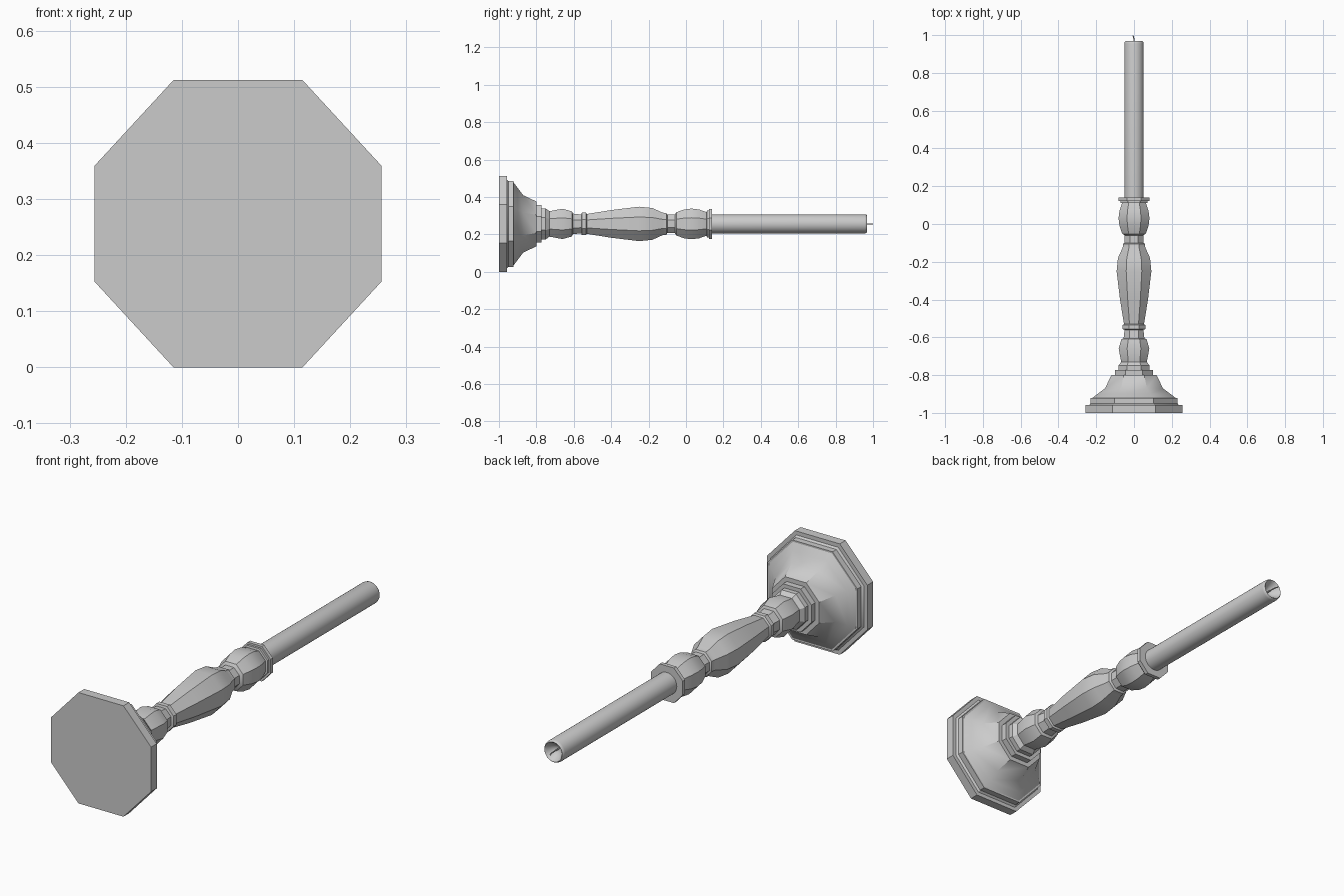
import bpy, bmesh, math

if "Cube" in bpy.data.objects:
    bpy.data.objects.remove(bpy.data.objects["Cube"])

CZ = 0.256  # height of the lying candlestick's axis


def loft(name, profile, section, cap_start=True, cap_end=True, angle=30):
    """Skin rings of a cross-section along the y axis; profile is (y, radius)."""
    bm = bmesh.new()
    rings = [[bm.verts.new((x * r, y, CZ + z * r)) for x, z in section]
             for y, r in profile]
    n = len(section)
    for a, b in zip(rings, rings[1:]):
        for i in range(n):
            j = (i + 1) % n
            bm.faces.new((a[i], a[j], b[j], b[i]))
    if cap_start:
        bm.faces.new(rings[0])
    if cap_end:
        bm.faces.new(rings[-1])
    bmesh.ops.recalc_face_normals(bm, faces=bm.faces)
    mesh = bpy.data.meshes.new(name)
    bm.to_mesh(mesh)
    bm.free()
    ob = bpy.data.objects.new(name, mesh)
    bpy.context.collection.objects.link(ob)
    bpy.ops.object.select_all(action='DESELECT')
    ob.select_set(True)
    bpy.context.view_layer.objects.active = ob
    bpy.ops.object.shade_smooth_by_angle(angle=math.radians(angle))
    return ob


A, B = 0.449, 0.402
octagon = [(A, 1), (1, B), (1, -B), (A, -1), (-A, -1), (-1, -B), (-1, B), (-A, 1)]
circle = [(math.cos(2 * math.pi * i / 32), math.sin(2 * math.pi * i / 32))
          for i in range(32)]

# Stepped, flared foot
loft("foot", [
    (-1.0, 0.256), (-0.958, 0.256), (-0.958, 0.238), (-0.95, 0.23),
    (-0.922, 0.23), (-0.922, 0.222), (-0.90, 0.193), (-0.87, 0.153),
    (-0.80, 0.12), (-0.80, 0.09)], octagon)

# Turned octagonal stem
loft("stem", [
    (-0.80, 0.10), (-0.772, 0.10), (-0.772, 0.083), (-0.75, 0.083),
    (-0.73, 0.068), (-0.66, 0.081), (-0.61, 0.067), (-0.605, 0.055),
    (-0.56, 0.05), (-0.557, 0.06), (-0.535, 0.06), (-0.53, 0.053),
    (-0.40, 0.074), (-0.25, 0.092), (-0.18, 0.085), (-0.125, 0.06),
    (-0.105, 0.058), (-0.10, 0.049), (-0.06, 0.049), (-0.052, 0.062),
    (-0.01, 0.077), (0.03, 0.082), (0.07, 0.077), (0.11, 0.063),
    (0.112, 0.072), (0.122, 0.072), (0.122, 0.081), (0.14, 0.081)], octagon)

# Candle with a hollow melted top
loft("candle", [
    (0.13, 0.051), (0.955, 0.051), (0.964, 0.049), (0.968, 0.045),
    (0.962, 0.039), (0.945, 0.03), (0.932, 0.016), (0.927, 0.004)],
    circle, angle=50)

# Bent wick
curve = bpy.data.curves.new("wick", 'CURVE')
curve.dimensions = '3D'
curve.bevel_depth = 0.003
curve.bevel_resolution = 2
curve.use_fill_caps = True
path = [(0, 0.92), (0.001, 0.955), (0.0, 0.975), (-0.002, 0.988), (-0.006, 0.998)]
spline = curve.splines.new('POLY')
spline.points.add(len(path) - 1)
for p, (x, y) in zip(spline.points, path):
    p.co = (x, y, CZ, 1)
bpy.context.collection.objects.link(bpy.data.objects.new("wick", curve))
